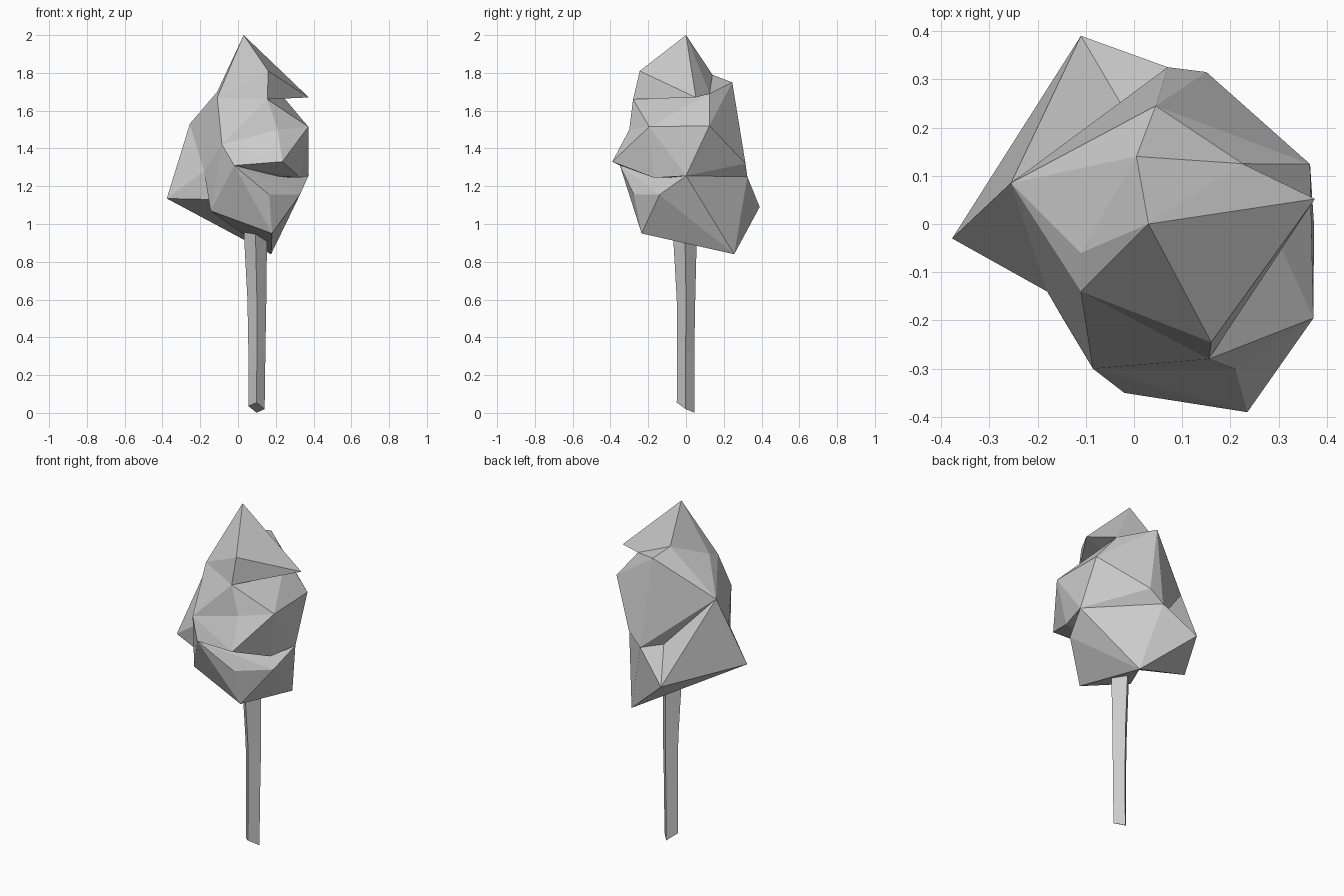
import bpy, bmesh

if "Cube" in bpy.data.objects:
    bpy.data.objects.remove(bpy.data.objects["Cube"])

def finish(name, bm):
    bmesh.ops.recalc_face_normals(bm, faces=bm.faces)
    mesh = bpy.data.meshes.new(name)
    bm.to_mesh(mesh)
    bm.free()
    obj = bpy.data.objects.new(name, mesh)
    bpy.context.collection.objects.link(obj)
    return obj

def clump(name, points):
    """Faceted foliage mass: convex hull of a few corner points."""
    bm = bmesh.new()
    for p in points:
        bm.verts.new(p)
    hull = bmesh.ops.convex_hull(bm, input=bm.verts)
    loose = {v for v in hull["geom_interior"] if isinstance(v, bmesh.types.BMVert)}
    bmesh.ops.delete(bm, geom=list(loose), context='VERTS')
    bmesh.ops.dissolve_limit(bm, angle_limit=0.1, verts=bm.verts, edges=bm.edges)
    return finish(name, bm)

# Corners shared by neighbouring foliage masses
brow = (0.155, -0.28, 1.66)
left_brow = (-0.11, -0.14, 1.67)
left_neck = (-0.11, -0.06, 1.70)
back_neck = (0.005, 0.14, 1.79)
right_neck = (0.225, 0.125, 1.69)
back_shoulder = (0.045, 0.245, 1.75)
left_shoulder = (-0.255, 0.085, 1.53)
front_chest = (0.21, -0.30, 1.50)
right_chest = (0.372, -0.195, 1.515)
back_chest = (0.365, 0.124, 1.52)
left_waist = (-0.18, -0.14, 1.28)
front_waist = (-0.02, -0.35, 1.31)
front_cheek = (-0.085, -0.30, 1.42)
right_waist = (0.373, 0.0, 1.255)
back_waist = (0.07, 0.325, 1.25)
back_right_waist = (0.15, 0.315, 1.32)
back_fold = (-0.01, 0.22, 1.25)
left_hem = (-0.145, -0.20, 1.07)
back_tip = (-0.11, 0.39, 1.09)
back_hem = (0.175, 0.255, 0.84)

# Pointed top with its overhang on the right
clump("foliage_top", [(0.03, 0.0, 2.0), (0.16, -0.245, 1.81), (0.375, 0.052, 1.67),
                      brow, left_brow, left_neck, back_neck, right_neck])

# Shoulders
clump("foliage_shoulders", [brow, left_brow, left_neck, back_neck, right_neck,
                            back_shoulder, left_shoulder, front_cheek, left_waist,
                            front_chest, right_chest, back_chest])

# Main middle mass
clump("foliage_middle", [back_shoulder, left_shoulder, left_waist,
                         front_chest, right_chest, back_chest,
                         (0.235, -0.39, 1.33), front_waist, front_cheek,
                         (0.33, -0.17, 1.245), right_waist, back_waist,
                         back_right_waist, back_fold])

# Lower mass
clump("foliage_bottom", [front_waist, front_cheek, left_waist, left_hem,
                         (0.18, -0.235, 0.95), (0.165, -0.275, 1.155),
                         (0.328, -0.14, 1.155), right_waist, back_waist,
                         back_fold, back_hem])

# Wedge sticking out to the left and back, and the web joining it to the lower mass
clump("foliage_left_wedge", [left_shoulder, (-0.377, -0.03, 1.135), left_waist,
                             (-0.15, -0.14, 1.13), back_tip, back_fold, back_hem])
clump("foliage_back_web", [back_tip, back_fold, back_waist, back_hem])

# Four-sided trunk: z, centre x, centre y, half width, half depth
rings = [(0.028, 0.098, -0.002, 0.043, 0.047),
         (0.32, 0.100, -0.002, 0.045, 0.046),
         (0.60, 0.100, 0.000, 0.050, 0.049),
         (0.97, 0.092, -0.006, 0.062, 0.064)]
bm = bmesh.new()
loops = []
for i, (z, cx, cy, rx, ry) in enumerate(rings):
    tilt = 0.027 if i == 0 else 0.0
    loops.append([bm.verts.new((cx + rx * dx, cy + ry * dy, z - tilt * dy - tilt * 0.3 * dx))
                  for dx, dy in ((1, 0), (0, 1), (-1, 0), (0, -1))])
for low, high in zip(loops, loops[1:]):
    for i in range(4):
        j = (i + 1) % 4
        bm.faces.new((low[i], low[j], high[j], high[i]))
bm.faces.new(loops[0])
bm.faces.new(loops[-1])
finish("trunk", bm)
